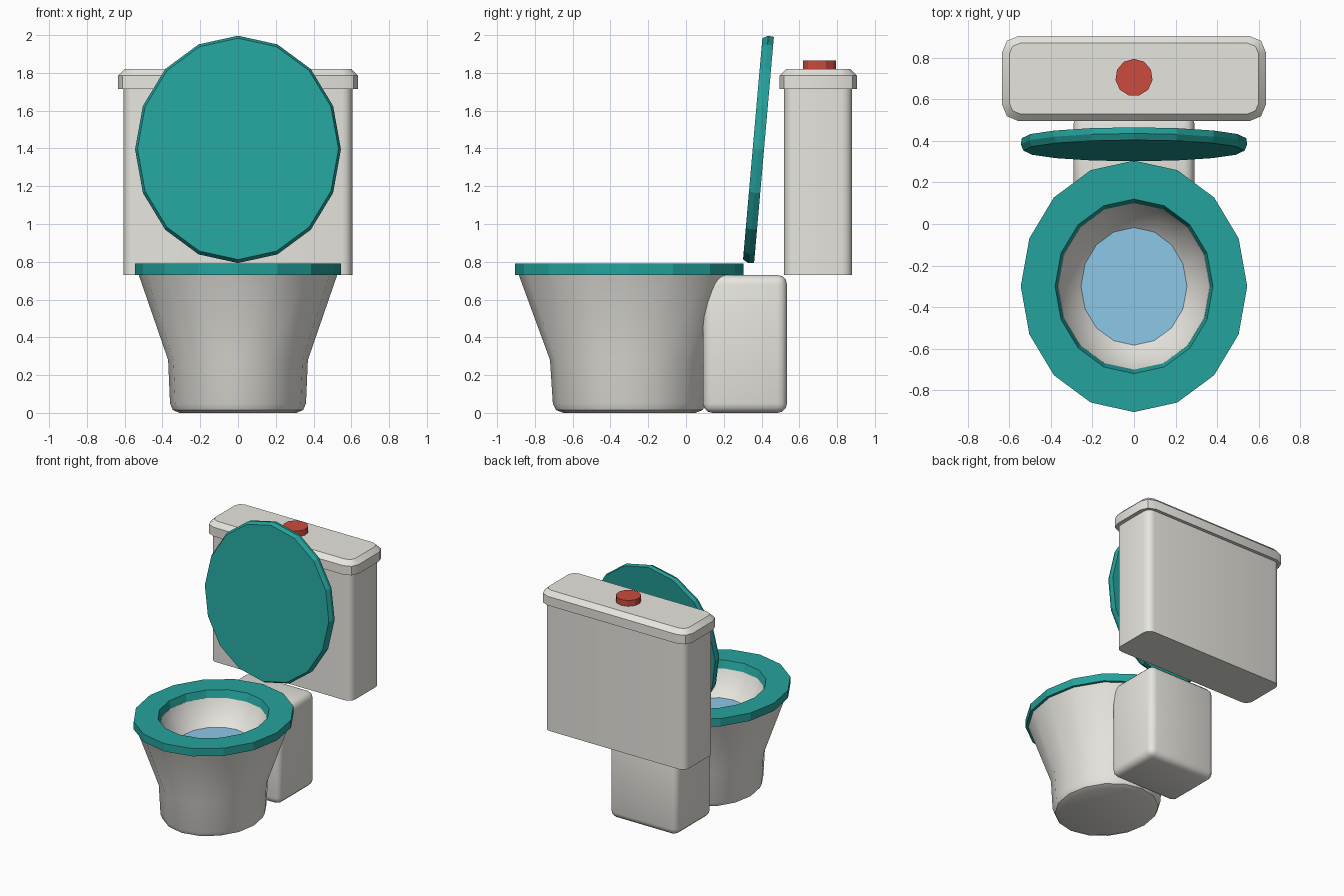
import bpy, bmesh, math
from mathutils import Matrix

if "Cube" in bpy.data.objects:
    bpy.data.objects.remove(bpy.data.objects["Cube"])

SIDES = 16
CY = -0.3  # centre of bowl and seat


def material(name, rgb):
    m = bpy.data.materials.new(name)
    m.diffuse_color = (*rgb, 1)
    m.use_nodes = True
    m.node_tree.nodes["Principled BSDF"].inputs["Base Color"].default_value = m.diffuse_color
    return m


WHITE = material("ceramic white", (0.80, 0.785, 0.735))
TEAL = material("seat teal", (0.018, 0.365, 0.335))
BLUE = material("water blue", (0.27, 0.58, 0.80))
RED = material("button red", (0.60, 0.07, 0.048))


def finish(name, bm, mat, smooth=None):
    bmesh.ops.recalc_face_normals(bm, faces=bm.faces)
    me = bpy.data.meshes.new(name)
    bm.to_mesh(me)
    bm.free()
    me.materials.append(mat)
    ob = bpy.data.objects.new(name, me)
    bpy.context.collection.objects.link(ob)
    if smooth:
        bpy.ops.object.select_all(action='DESELECT')
        ob.select_set(True)
        bpy.context.view_layer.objects.active = ob
        bpy.ops.object.shade_smooth_by_angle(angle=math.radians(smooth))
    return ob


def loft(name, rings, mat, closed=False, sides=SIDES, smooth=None, place=Matrix()):
    """Skin elliptical rings (rx, ry, z); closed joins last to first, else ends are capped."""
    bm = bmesh.new()
    loops = []
    for rx, ry, z in rings:
        loops.append([bm.verts.new((rx * math.cos(a), ry * math.sin(a), z))
                      for a in (2 * math.pi * i / sides for i in range(sides))])
    pairs = list(zip(loops, loops[1:]))
    if closed:
        pairs.append((loops[-1], loops[0]))
    else:
        bm.faces.new(loops[0][::-1])
        bm.faces.new(loops[-1])
    for a, b in pairs:
        for i in range(sides):
            j = (i + 1) % sides
            bm.faces.new((a[i], a[j], b[j], b[i]))
    bm.transform(place)
    return finish(name, bm, mat, smooth)


def box(name, x, y, z, mat, bevels, smooth=40):
    """Box with half width x and (min, max) ranges y, z; bevels = (edge rule, width, segments)."""
    bm = bmesh.new()
    bmesh.ops.create_cube(bm, size=1)
    for v in bm.verts:
        v.co = (v.co.x * 2 * x, y[0] + (v.co.y + .5) * (y[1] - y[0]),
                z[0] + (v.co.z + .5) * (z[1] - z[0]))
    for rule, width, seg in bevels:
        edges = [e for e in bm.edges if rule(e.verts[0].co, e.verts[1].co)]
        bmesh.ops.bevel(bm, geom=edges, offset=width, segments=seg, profile=0.5, affect='EDGES')
    return finish(name, bm, mat, smooth)


def every(a, b):
    return True


def upright(a, b):
    return abs(a.z - b.z) > 0.05


def top_edge(zt):
    return lambda a, b: min(a.z, b.z) > zt - 1e-4


at_bowl = Matrix.Translation((0, CY, 0))

# Bowl: outer wall up to the rim, then down the inside to the basin floor
loft("bowl", [(.31, .35, 0), (.345, .388, .015), (.36, .405, .05), (.37, .42, .28),
              (.527, .587, .735), (.365, .402, .735), (.335, .37, .66),
              (.25, .277, .55), (.15, .17, .48)], WHITE, smooth=40, place=at_bowl)
loft("water", [(.245, .27, .545), (.255, .283, .56)], BLUE, place=at_bowl)

# Seat ring with a sloping inner wall
loft("seat", [(.545, .605, .73), (.545, .605, .79), (.38, .42, .79), (.365, .40, .73)],
     TEAL, closed=True, place=at_bowl)

# Raised seat cover leaning back, with a chamfered rim
lean = Matrix.Translation((0, .383, 1.395)) @ Matrix.Rotation(math.radians(85), 4, 'X')
loft("seat_cover", [(.532, .588, .03), (.545, .604, 0), (.54, .60, -.03)], TEAL, place=lean)

# Pedestal block behind the bowl
box("rear_pedestal", .29, (.09, .535), (0, .73), WHITE, [(every, .05, 3)])

# Tank, tank lid and flush button
box("tank", .605, (.52, .88), (.73, 1.74), WHITE, [(upright, .055, 4)])
box("tank_lid", .635, (.495, .905), (1.715, 1.82), WHITE,
    [(upright, .08, 2), (top_edge(1.82), .035, 1)])
loft("flush_button", [(.09, .09, 1.80), (.09, .09, 1.865)], RED, sides=11,
     place=Matrix.Translation((0, .705, 0)) @ Matrix.Rotation(math.radians(90), 4, 'Z'))
